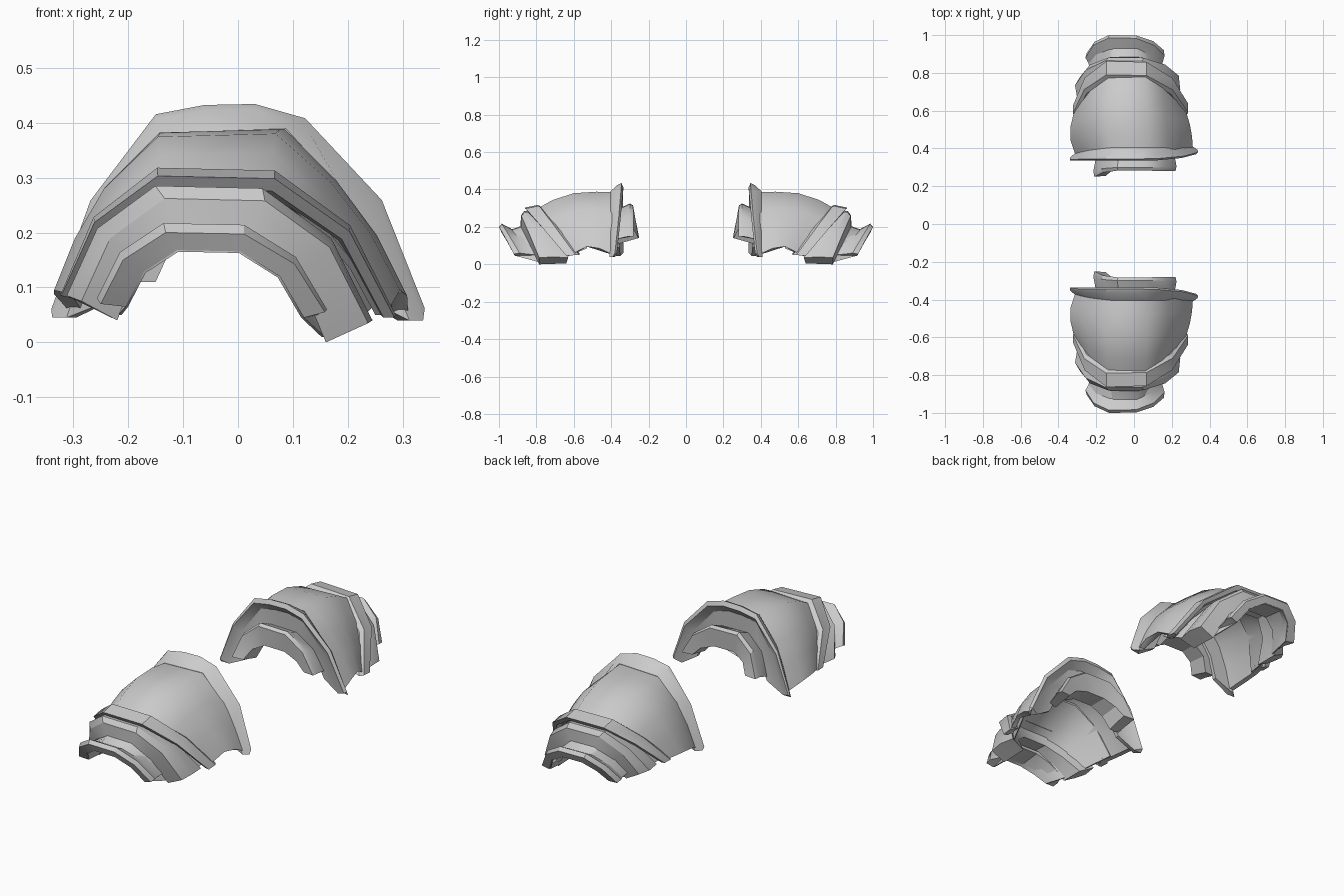
import bpy, bmesh, math

# Arch shapes: (u across, w height), both normalised
ARCH = [(-1, 0), (-.8, .62), (-.42, 1), (.28, .98), (.73, .6), (1, 0)]
RIM = [(-1, 0), (-.79, .53), (-.44, .95), (-.18, .995), (.09, 1), (.36, .93), (.77, .53), (1, 0)]
DOME = [(-1, 0), (-.88, .33), (-.71, .65), (-.40, .98), (.28, 1), (.60, .69), (.83, .36), (1, 0)]

grey = bpy.data.materials.new("plain grey")
grey.diffuse_color = (.6, .6, .6, 1)


def ring(shape, xl, xr, top, zl, zr, ytop, yl, yr):
    """Arch from its left foot to its right foot, leaning from foot y to top y."""
    pts = []
    for u, w in shape:
        t = (u + 1) / 2
        x = xl + (xr - xl) * t
        z = zl + (zr - zl) * t
        y = yl + (yr - yl) * t
        pts.append((x, y + (ytop - y) * w, z + (top - z) * w))
    return pts


def arch_part(name, shape, rows, angle=30, back_shape=None, back_rows=()):
    """Join arches into a closed solid band with capped feet, mirrored to both shoulders."""
    bm = bmesh.new()
    rings = [[bm.verts.new(p) for p in ring(back_shape if i in back_rows else shape, *r)]
             for i, r in enumerate(rows)]
    for a, b in zip(rings, rings[1:] + rings[:1]):
        for i in range(len(shape) - 1):
            bm.faces.new((a[i], a[i + 1], b[i + 1], b[i]))
    for end in (0, -1):
        cap = bm.faces.new([r[end] for r in rings])
        bmesh.ops.triangulate(bm, faces=[cap])
    bmesh.ops.recalc_face_normals(bm, faces=bm.faces)
    me = bpy.data.meshes.new(name)
    bm.to_mesh(me)
    bm.free()
    me.materials.append(grey)
    ob = bpy.data.objects.new(name, me)
    bpy.context.collection.objects.link(ob)
    mirror = ob.modifiers.new("other_side", 'MIRROR')
    mirror.use_axis = (False, True, False)
    bpy.context.view_layer.objects.active = ob
    ob.select_set(True)
    bpy.ops.object.modifier_apply(modifier="other_side")
    bpy.ops.object.shade_smooth_by_angle(angle=math.radians(angle))
    ob.select_set(False)


# Rounded main shell: outside rows, then inside rows back again
arch_part("shoulder_shell", DOME, [
    (-.31, .31, .387, .06, .05, -.39, -.365, -.39),
    (-.335, .308, .388, .088, .085, -.48, -.44, -.46),
    (-.335, .295, .38, .095, .095, -.60, -.52, -.53),
    (-.322, .28, .345, .092, .07, -.71, -.575, -.58),
    (-.305, .265, .29, .085, .05, -.81, -.62, -.62),
    (-.285, .25, .275, .085, .05, -.80, -.61, -.61),
    (-.31, .27, .36, .095, .095, -.60, -.52, -.53),
    (-.285, .285, .365, .06, .05, -.39, -.365, -.39)], 50)

# Raised flange around the neck-side opening: lip, slope to the shell, recessed face
arch_part("neck_flange", RIM, [
    (-.335, .33, .412, .06, .055, -.335, -.335, -.37),
    (-.34, .34, .434, .06, .062, -.345, -.34, -.38),
    (-.338, .337, .425, .045, .04, -.365, -.352, -.392),
    (-.312, .312, .389, .045, .04, -.405, -.375, -.41),
    (-.20, .21, .28, .09, .09, -.40, -.375, -.405),
    (-.20, .21, .27, .09, .09, -.38, -.355, -.385),
    (-.295, .29, .375, .045, .04, -.37, -.35, -.38)],
    30, DOME, (3,))

# Small collar inside the flange
arch_part("neck_collar", ARCH, [
    (-.21, .22, .315, .14, .15, -.283, -.25, -.28),
    (-.215, .225, .325, .14, .15, -.30, -.28, -.305),
    (-.20, .21, .285, .11, .13, -.39, -.36, -.39),
    (-.15, .165, .22, .11, .13, -.39, -.36, -.39),
    (-.15, .165, .22, .14, .15, -.295, -.255, -.285)])

# Raised band along the arm-side edge of the shell
arch_part("arm_band", ARCH, [
    (-.31, .275, .297, .09, .05, -.765, -.57, -.57),
    (-.324, .287, .318, .085, .05, -.79, -.585, -.59),
    (-.322, .285, .303, .085, .045, -.862, -.63, -.64),
    (-.30, .265, .28, .08, .045, -.845, -.625, -.635),
    (-.28, .25, .265, .09, .06, -.76, -.57, -.57)])

# Middle overlapping plate
arch_part("middle_plate", ARCH, [
    (-.30, .235, .28, .085, .035, -.80, -.66, -.63),
    (-.312, .245, .285, .085, .04, -.865, -.735, -.71),
    (-.285, .237, .262, .075, .035, -.882, -.78, -.785),
    (-.22, .16, .205, .04, .0, -.885, -.79, -.785),
    (-.22, .16, .20, .04, .005, -.80, -.67, -.64)])

# Smooth inner lining from the shell down to the lowest plate
arch_part("inner_lining", ARCH, [
    (-.30, .262, .35, .09, .085, -.60, -.53, -.53),
    (-.26, .215, .255, .07, .03, -.80, -.67, -.66),
    (-.218, .158, .203, .05, .01, -.885, -.785, -.78),
    (-.205, .12, .17, .065, .045, -.983, -.90, -.91),
    (-.20, .115, .165, .065, .045, -.983, -.90, -.91),
    (-.212, .152, .196, .05, .01, -.885, -.785, -.78),
    (-.254, .209, .247, .07, .03, -.80, -.67, -.66),
    (-.294, .256, .342, .09, .085, -.60, -.53, -.53)], 50)

# Lowest flared plate toward the arm
arch_part("lower_plate", ARCH, [
    (-.235, .145, .195, .075, .05, -.86, -.80, -.80),
    (-.24, .15, .185, .075, .055, -.925, -.85, -.85),
    (-.257, .162, .217, .08, .06, -.985, -.88, -.89),
    (-.25, .158, .20, .07, .055, -1.0, -.905, -.92),
    (-.205, .12, .168, .065, .045, -.985, -.90, -.915),
    (-.205, .13, .18, .075, .045, -.86, -.80, -.80)])
